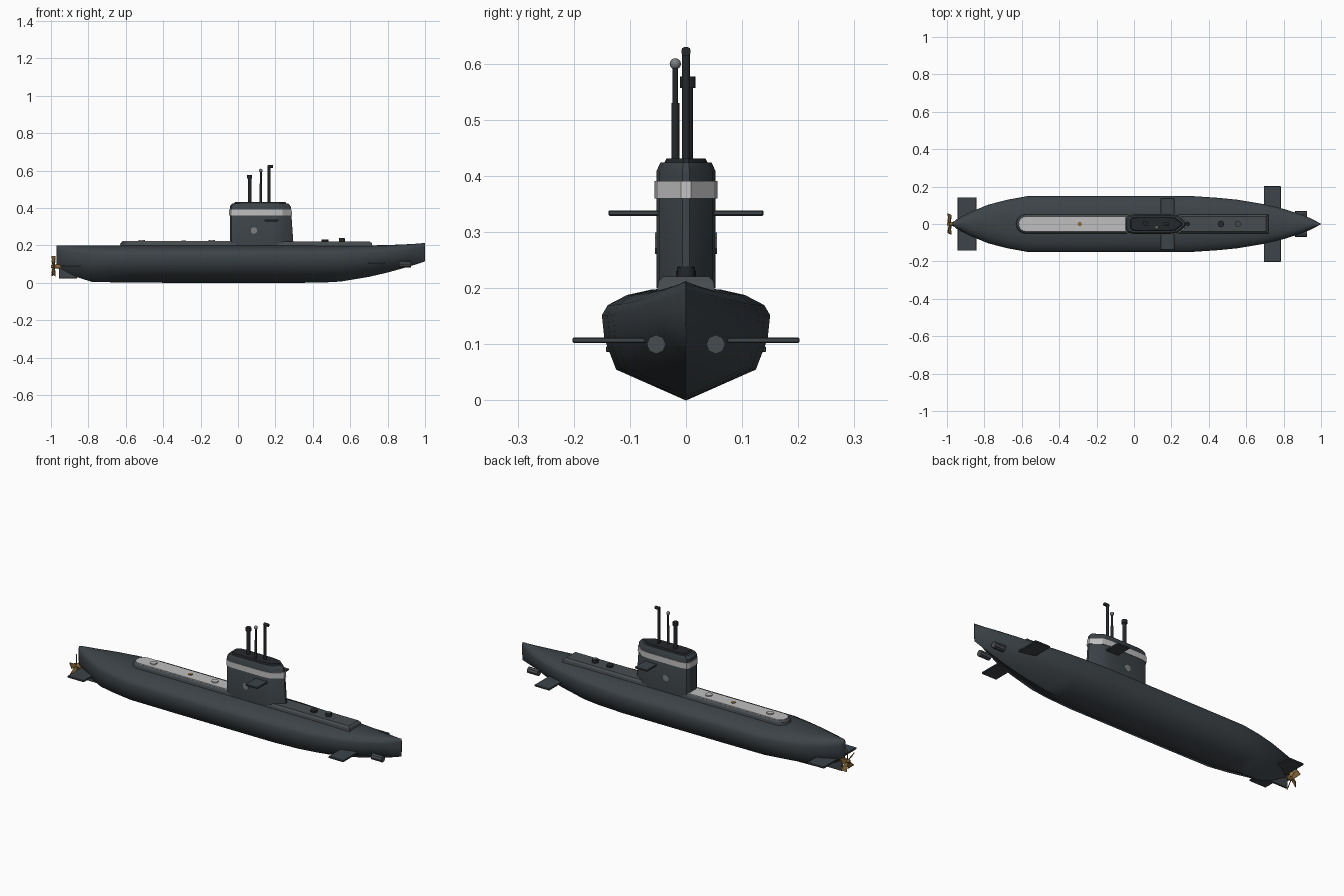
import bpy, bmesh, math
from math import sin, cos, pi, radians
from mathutils import Matrix, Vector

if "Cube" in bpy.data.objects:
    bpy.data.objects.remove(bpy.data.objects["Cube"])


def material(name, r, g, b):
    m = bpy.data.materials.new(name)
    m.diffuse_color = (r, g, b, 1)
    m.use_nodes = True
    m.node_tree.nodes["Principled BSDF"].inputs["Base Color"].default_value = m.diffuse_color
    return m


HULL = material("hull grey", 0.046, 0.056, 0.064)
DECK = material("deck grey", 0.065, 0.073, 0.08)
LIGHT = material("light grey", 0.52, 0.52, 0.52)
BLACK = material("mast black", 0.018, 0.021, 0.024)
BRASS = material("brass", 0.27, 0.15, 0.04)
PALE = material("badge grey", 0.2, 0.21, 0.22)


def finish(name, bm, mat, angle=30):
    bmesh.ops.recalc_face_normals(bm, faces=bm.faces)
    me = bpy.data.meshes.new(name)
    bm.to_mesh(me)
    bm.free()
    me.materials.append(mat)
    for p in me.polygons:
        p.use_smooth = True
    me.set_sharp_from_angle(angle=radians(angle))
    ob = bpy.data.objects.new(name, me)
    bpy.context.collection.objects.link(ob)
    return ob


def loft(name, rings, mat, angle=30):
    bm = bmesh.new()
    vs = [[bm.verts.new(p) for p in r] for r in rings]
    n = len(rings[0])
    for a, b in zip(vs, vs[1:]):
        for i in range(n):
            bm.faces.new((a[i], a[(i + 1) % n], b[(i + 1) % n], b[i]))
    bm.faces.new(vs[0])
    bm.faces.new(vs[-1])
    return finish(name, bm, mat, angle)


def rod(name, a, b, r, mat, sides=12, r2=None):
    a, b = Vector(a), Vector(b)
    bm = bmesh.new()
    m = Matrix.Translation((a + b) / 2) @ (b - a).to_track_quat('Z', 'Y').to_matrix().to_4x4()
    bmesh.ops.create_cone(bm, cap_ends=True, segments=sides, radius1=r,
                          radius2=r if r2 is None else r2, depth=(b - a).length, matrix=m)
    return finish(name, bm, mat, 40)


def box(name, lo, hi, mat, bevel=0.0):
    bm = bmesh.new()
    lo, hi = Vector(lo), Vector(hi)
    bmesh.ops.create_cube(bm, size=1, matrix=Matrix.Translation((lo + hi) / 2)
                          @ Matrix.Diagonal((*(hi - lo), 1)))
    if bevel:
        bmesh.ops.bevel(bm, geom=bm.edges[:], offset=bevel, segments=1, affect='EDGES')
    return finish(name, bm, mat, 20)


# Hull: one half-section (width, height fraction) scaled along the length
section = [(0.4, 0.99), (0.7, 0.94), (0.93, 0.85), (1, 0.76), (0.97, 0.55), (0.83, 0.275)]
# x, half width, bottom, top
stations = [(-0.97, 0.006, 0.088, 0.2), (-0.95, 0.025, 0.073, 0.2), (-0.88, 0.062, 0.036, 0.2),
            (-0.78, 0.103, 0.005, 0.2), (-0.68, 0.129, 0.003, 0.2), (-0.57, 0.149, 0.001, 0.2),
            (-0.3, 0.15, 0, 0.2), (0.3, 0.15, 0, 0.2), (0.45, 0.14, 0.001, 0.2),
            (0.55, 0.13, 0.007, 0.2), (0.7, 0.105, 0.032, 0.2), (0.8, 0.081, 0.055, 0.202),
            (0.9, 0.049, 0.083, 0.206), (0.95, 0.028, 0.098, 0.209), (1.0, 0.001, 0.115, 0.213)]
rings = []
for x, w, b, t in stations:
    half = [(x, u * w, b + v * (t - b)) for u, v in section]
    rings.append([(x, 0, t)] + half + [(x, 0, b)] + [(x, -y, z) for _, y, z in reversed(half)])
loft("hull", rings, HULL, 50)


# Deck casing and the light walkway behind the sail
def walkway(x0, x1, r, z):
    arc = [pi / 2 + pi * i / 10 for i in range(11)]
    return [(x0 + r + r * cos(a), r * sin(a), z) for a in arc] + [(x1, -r, z), (x1, r, z)]


loft("deck_casing", [walkway(-0.632, 0.72, 0.052, 0.193), walkway(-0.628, 0.715, 0.049, 0.212),
                     walkway(-0.618, 0.705, 0.041, 0.221)], DECK)
loft("rear_walkway", [walkway(-0.618, -0.03, 0.041, 0.218), walkway(-0.616, -0.03, 0.04, 0.224)], LIGHT)

# Deck hatches
for x in (-0.515, -0.14):
    rod("rear_hatch", (x, 0, 0.22), (x, 0, 0.23), 0.018, LIGHT, 12)
rod("brass_fitting", (-0.29, 0, 0.22), (-0.29, 0, 0.227), 0.012, BRASS, 8)
rod("front_hatch", (0.465, 0, 0.215), (0.465, 0, 0.231), 0.018, BLACK, 8)
rod("front_capstan", (0.555, 0, 0.215), (0.555, 0, 0.238), 0.016, BLACK, 12)
rod("capstan_cap", (0.555, 0, 0.236), (0.555, 0, 0.24), 0.014, DECK, 12)


# Sail: pointed plan, slightly raked front
def plan(z, s=1.0, grow=0.0):
    rake = 0.297 - (z - 0.2) * 0.07
    half = [(rake, 0.006), (0.235, 0.047), (0.19, 0.053), (0.0, 0.053), (-0.034, 0.046), (-0.044, 0.03)]
    half = [(0.12 + (x - 0.12) * (s * 0.5 + 0.5 if s < 1 else 1) + (grow if x > 0.12 else -grow),
             y * s + grow) for x, y in half]
    return [(x, y, z) for x, y in half] + [(x, -y, z) for x, y in reversed(half)]


loft("sail", [plan(0.2), plan(0.408), plan(0.424, 0.86)], HULL)
loft("sail_band", [plan(0.36, 1, 0.003), plan(0.391, 1, 0.003)], LIGHT)
loft("sail_roof", [plan(0.422, 0.74), plan(0.431, 0.66)], BLACK)
for s in (-1, 1):
    rod("sail_badge", (0.085, s * 0.05, 0.28), (0.085, s * 0.0555, 0.28), 0.019, PALE, 6)

# Masts
rod("snorkel_mast", (0.062, 0.003, 0.42), (0.062, 0.003, 0.56), 0.0095, BLACK)
rod("snorkel_head", (0.062, 0.003, 0.557), (0.062, 0.003, 0.577), 0.014, BLACK)
rod("aerial_mast", (0.122, -0.019, 0.42), (0.122, -0.019, 0.53), 0.007, BLACK)
rod("aerial_tip", (0.122, -0.019, 0.53), (0.122, -0.019, 0.6), 0.005, BLACK)
bm = bmesh.new()
bmesh.ops.create_uvsphere(bm, u_segments=12, v_segments=8, radius=0.01,
                          matrix=Matrix.Translation((0.122, -0.019, 0.6)))
finish("aerial_ball", bm, PALE, 60)
rod("periscope_mast", (0.166, 0, 0.42), (0.166, 0, 0.628), 0.0075, BLACK)
rod("periscope_head", (0.16, 0, 0.622), (0.187, 0, 0.622), 0.0085, BLACK)

# Planes and rudder
for s in (-1, 1):
    for name, x0, x1, y0, y1, z in (("sail_plane", 0.142, 0.216, 0.04, 0.138, 0.334),
                                    ("bow_plane", 0.694, 0.785, 0.06, 0.202, 0.107),
                                    ("stern_plane", -0.943, -0.842, 0.01, 0.143, 0.091)):
        ya, yb = sorted((s * y0, s * y1))
        box(name, (x0, ya, z - 0.005), (x1, yb, z + 0.005), HULL, 0.002)
    # Torpedo tube doors
    rod("tube_door", (0.86, s * 0.053, 0.1), (0.924, s * 0.053, 0.1), 0.017, DECK, 8)
box("rudder", (-0.958, -0.005, 0.024), (-0.86, 0.005, 0.12), HULL, 0.002)

# Propeller
rod("propeller_hub", (-0.95, 0, 0.088), (-1.0, 0, 0.088), 0.014, BRASS, 12, 0.008)
for k in range(5):
    bm = bmesh.new()
    bmesh.ops.create_cube(bm, size=1)
    for v in bm.verts:
        w = 0.034 if v.co.z > 0 else 0.014
        v.co = Vector((v.co.x * 0.004, v.co.y * w, 0.008 + (v.co.z + 0.5) * 0.047))
    bm.transform(Matrix.Translation((-0.986, 0, 0.088)) @ Matrix.Rotation(2 * pi * k / 5, 4, 'X')
                 @ Matrix.Rotation(radians(35), 4, 'Z'))
    finish("propeller_blade", bm, BRASS)
